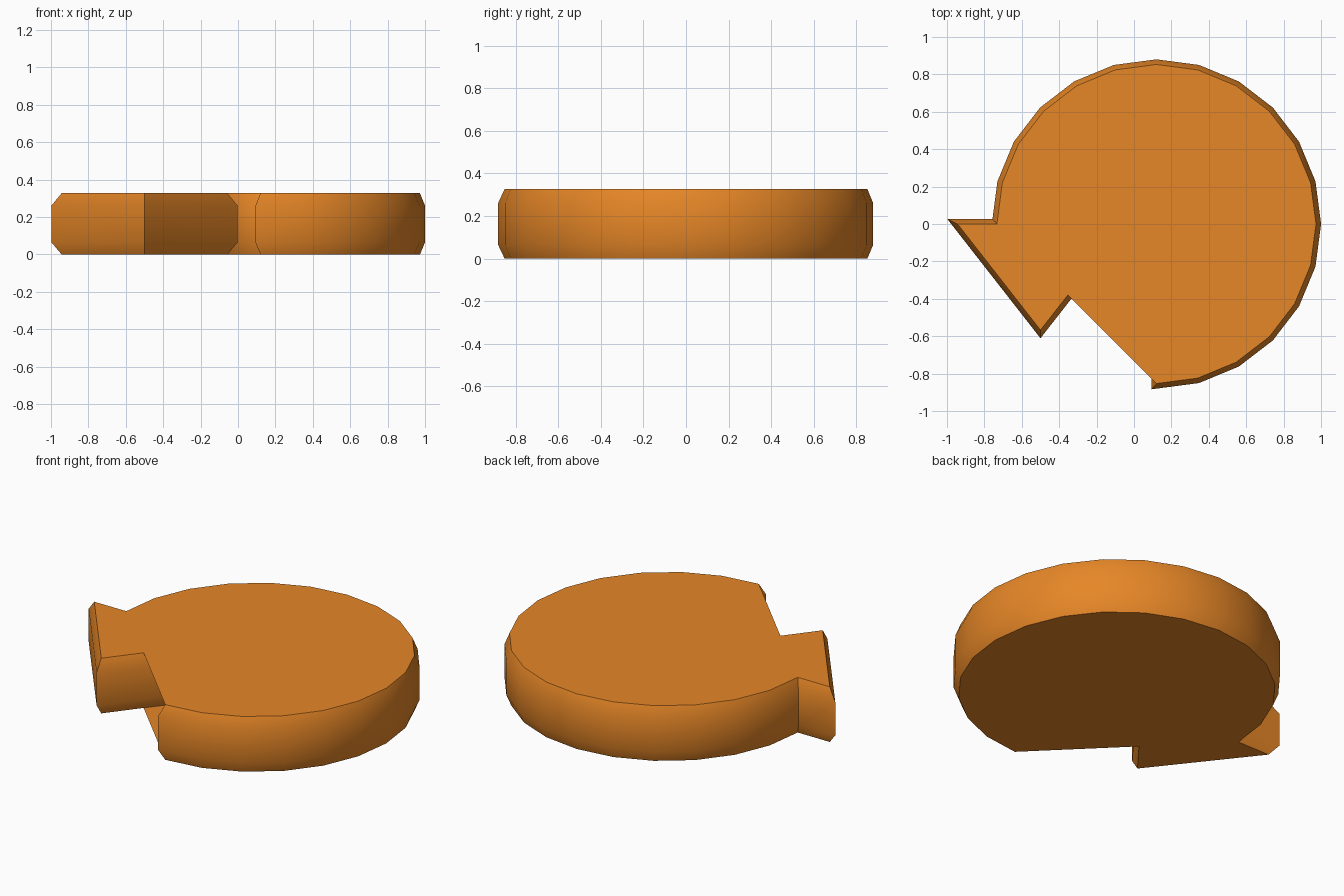
import bpy, bmesh, math
from mathutils import Vector

if "Cube" in bpy.data.objects:
    bpy.data.objects.remove(bpy.data.objects["Cube"])

CX, R_OUT, R_IN = 0.12, 0.853, 0.385   # ring centre and radii of the cap outline
GROW = 0.027                           # bevel overhang
LEVELS = [(0.0, 0), (0.065, 1), (0.26, 1), (0.327, 0)]


def arc(radius, start, end, n=18):
    return [Vector((CX + radius * math.cos(math.radians(start + (end - start) * i / n)),
                    radius * math.sin(math.radians(start + (end - start) * i / n))))
            for i in range(n + 1)]


def grow(points, d):
    """Offset a counter-clockwise outline outwards with mitred corners."""
    out = []
    for i, p in enumerate(points):
        a = (p - points[i - 1]).normalized()
        b = (points[(i + 1) % len(points)] - p).normalized()
        na, nb = Vector((a.y, -a.x)), Vector((b.y, -b.x))
        out.append(p + (na + nb) * d / (1 + na.dot(nb)))
    return out


# Circular arrow outline: outer arc, arrow head, inner arc
outer = arc(R_OUT, -90, 180)
head = [Vector((-0.943, 0)), Vector((-0.5, -0.567)), Vector((-0.057, 0))]
outline = outer + head + arc(R_IN, 180, -90)
rings = [outline, grow(outline, GROW)]

bm = bmesh.new()

# Bevelled side walls
rows = [[bm.verts.new((p.x, p.y, z)) for p in rings[k]] for z, k in LEVELS]
n = len(outline)
for low, high in zip(rows, rows[1:]):
    for i in range(n):
        j = (i + 1) % n
        bm.faces.new((low[i], low[j], high[j], high[i]))

# Flat caps: disc cut by a chord, joined with the arrow head
s = (head[2].y - head[1].y) / (head[2].x - head[1].x)
x = (CX - R_OUT - s * 0.057) / (s + 1)
cap = outer + head[:2] + [Vector((x, CX - R_OUT - x))]
for z, flip in ((0.0, True), (LEVELS[-1][0], False)):
    vs = [bm.verts.new((p.x, p.y, z)) for p in cap]
    bm.faces.new(vs[::-1] if flip else vs)

mesh = bpy.data.meshes.new("round_arrow")
bm.to_mesh(mesh)
bm.free()
obj = bpy.data.objects.new("round_arrow", mesh)
bpy.context.collection.objects.link(obj)

mat = bpy.data.materials.new("orange")
mat.diffuse_color = (0.79, 0.24, 0.02, 1)
mat.use_nodes = True
mat.node_tree.nodes["Principled BSDF"].inputs["Base Color"].default_value = mat.diffuse_color
mesh.materials.append(mat)

bpy.context.view_layer.objects.active = obj
obj.select_set(True)
bpy.ops.object.shade_smooth_by_angle(angle=math.radians(35))
